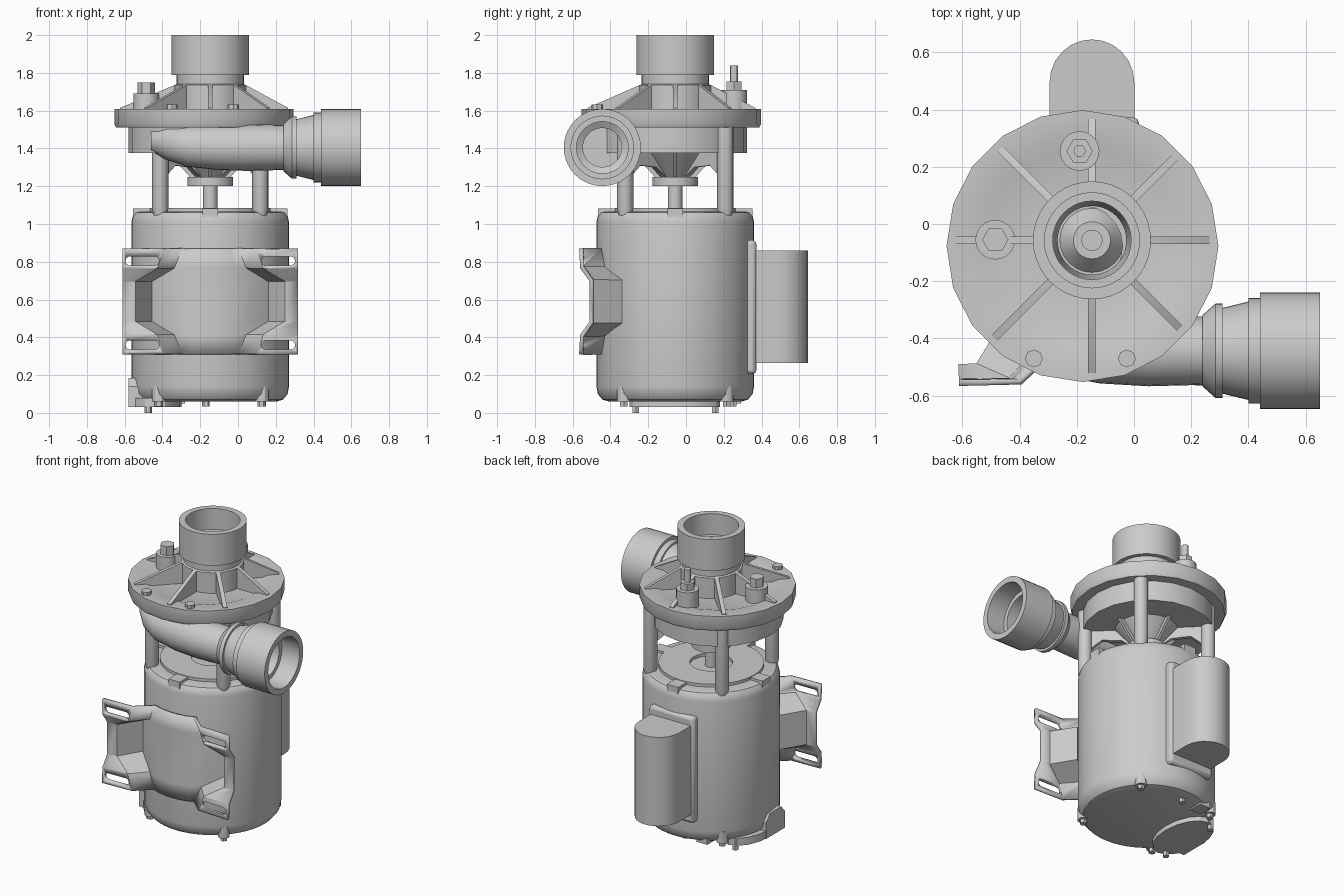
import bpy, bmesh
from math import sin, cos, pi, radians, sqrt, hypot
from mathutils import Matrix, Vector

if "Cube" in bpy.data.objects:
    bpy.data.objects.remove(bpy.data.objects["Cube"])

CX, CY = -0.147, -0.057          # motor and shaft axis
FX, FY = -0.18, -0.077           # casing axis, slightly offset


def finish(name, bm, angle=30):
    bmesh.ops.remove_doubles(bm, verts=bm.verts, dist=1e-5)
    bmesh.ops.recalc_face_normals(bm, faces=bm.faces)
    me = bpy.data.meshes.new(name)
    bm.to_mesh(me)
    bm.free()
    ob = bpy.data.objects.new(name, me)
    bpy.context.collection.objects.link(ob)
    bpy.ops.object.select_all(action='DESELECT')
    ob.select_set(True)
    bpy.context.view_layer.objects.active = ob
    bpy.ops.object.shade_smooth_by_angle(angle=radians(angle))
    return ob


def skin(bm, rings, closed=True):
    vs = [[bm.verts.new(p) for p in r] for r in rings]
    n = len(rings[0])
    for a, b in zip(vs, vs[1:]):
        for i in range(n if closed else n - 1):
            j = (i + 1) % n
            bm.faces.new((a[i], a[j], b[j], b[i]))
    return vs


def lathe(name, prof, x, y, seg=40, mat=None):
    """Revolve (radius, height) points about the local z axis."""
    bm = bmesh.new()
    skin(bm, [[(max(r, 1e-7) * cos(2 * pi * i / seg), max(r, 1e-7) * sin(2 * pi * i / seg), z)
               for i in range(seg)] for r, z in prof])
    bmesh.ops.dissolve_degenerate(bm, dist=1e-6, edges=bm.edges)
    bm.transform(mat or Matrix.Translation((x, y, 0)))
    return finish(name, bm)


def cyl(name, r, z0, z1, x, y, seg=24):
    return lathe(name, [(0, z0), (r, z0), (r, z1), (0, z1)], x, y, seg)


def prism(name, pts, z0, z1, mat=Matrix()):
    bm = bmesh.new()
    a, b = skin(bm, [[(u, v, z) for u, v in pts] for z in (z0, z1)])
    bm.faces.new(a)
    bm.faces.new(b)
    bm.transform(mat)
    return finish(name, bm)


def box(name, x0, x1, y0, y1, z0, z1, mat=Matrix()):
    return prism(name, [(x0, y0), (x1, y0), (x1, y1), (x0, y1)], z0, z1, mat)


def radial(ang, upright=False):
    m = Matrix.Translation((CX, CY, 0)) @ Matrix.Rotation(ang, 4, 'Z')
    return m @ Matrix.Rotation(pi / 2, 4, 'X') if upright else m


# Motor body with rounded ends and top plate
lathe("motor_body", [(0, .06), (.35, .06), (.385, .07), (.41, .1), (.417, .14), (.417, 1.01),
                     (.411, 1.04), (.395, 1.06), (.37, 1.066), (.32, 1.066), (.32, 1.085),
                     (.13, 1.085), (.13, 1.065), (0, 1.065)], CX, CY, 48)
cyl("shaft", .038, 1.06, 1.22, CX, CY)

# Four posts, tabs, webs and bottom through-bolts
for k in range(4):
    a = pi / 4 + k * pi / 2
    px, py = CX + .375 * cos(a), CY + .375 * sin(a)
    lathe("support_post", [(0, 1.03), (.03, 1.03), (.043, 1.08), (.043, 1.51), (0, 1.51)], px, py, 16)
    prism("bearing_web", [(.08, 1.25), (.15, 1.3), (.27, 1.31), (.37, 1.23), (.37, 1.4), (.08, 1.4)],
          -.012, .012, radial(a, True))
    box("top_tab", .32, .41, -.042, .042, 1.03, 1.082, radial(k * pi / 2))
    cyl("bottom_lug", .036, .06, .14, CX + .385 * cos(a), CY + .385 * sin(a), 12)
    cyl("bottom_bolt", .022, .035, .07, CX + .385 * cos(a), CY + .385 * sin(a), 6)
    prism("bearing_fin", [(.07, 1.24), (.1, 1.24), (.22, 1.375), (.07, 1.375)],
          -.01, .01, radial(k * pi / 2, True))

# Bearing housing below the casing
lathe("bearing_housing", [(0, 1.2), (.12, 1.2), (.12, 1.25), (.08, 1.25), (.2, 1.385), (0, 1.385)], CX, CY)

# Terminal cover low on the left side
prism("terminal_plate", [(-.44 + .14 * cos(t * pi / 8), -.06 + .24 * sin(t * pi / 8))
                         for t in range(16)], .03, .08)
prism("terminal_cover", [(-.22, .03), (-.02, .03), (-.02, .14), (-.06, .185), (-.18, .185), (-.22, .14)],
      -.58, -.48, Matrix(((0, 0, 1, 0), (1, 0, 0, 0), (0, 1, 0, 0), (0, 0, 0, 1))))
for x, y, z in ((-.475, .155, 0), (-.475, -.265, 0), (-.17, .25, .035)):
    cyl("terminal_screw", .02, z, .08, x, y, 6)
box("ground_block", -.36, -.28, .2, .29, .05, .12)

# Capacitor housing on the back
arc = [(CX + .148 * cos(t * pi / 12), .495 + .15 * sin(t * pi / 12)) for t in range(13)]
prism("capacitor_housing", arc + [(CX - .148, .32), (CX + .148, .32)], .265, .86)
plate = box("capacitor_base", CX - .165, CX + .165, .30, .372, .205, .915)
bev = plate.modifiers.new("bevel", 'BEVEL')
bev.width, bev.segments = .02, 2

# Casing: flange, shallow dish and volute ring
lathe("pump_casing", [(0, 1.40), (.14, 1.40), (.14, 1.597), (.345, 1.597), (.38, 1.61), (.475, 1.61),
                      (.475, 1.53), (.465, 1.51), (.4, 1.51), (.4, 1.375), (0, 1.375)], FX, FY, 20)

# Suction hub and pipe, open at the top
lathe("suction_pipe", [(.12, 1.52), (.19, 1.52), (.19, 1.735), (.178, 1.74), (.178, 1.79), (.206, 1.79),
                       (.206, 2.0), (.166, 2.0), (.166, 1.86), (.137, 1.86), (.137, 1.75),
                       (.12, 1.62), (.12, 1.52)], CX, CY, 40)
lathe("impeller_nut", [(0, 1.39), (.12, 1.39), (.065, 1.46), (.037, 1.46), (.037, 1.5), (0, 1.5)], CX, CY, 24)

# Eight cover ribs, reaching almost to the offset flange rim
for k in range(8):
    a = k * pi / 4
    d = Vector((cos(a), sin(a)))
    off = Vector((CX - FX, CY - FY))
    b = off.dot(d)
    reach = -b + sqrt(b * b - off.length_squared + .445 ** 2)
    prism("cover_rib", [(.17, 1.58), (reach, 1.58), (reach, 1.615), (.19, 1.735), (.17, 1.735)],
          -.013, .013, radial(a, True))

# Plug bosses and cover bolts
for x, y, top, head in ((-.19, .255, 1.71, 1.755), (-.485, -.055, 1.69, 1.75)):
    cyl("plug_boss", .069, 1.58, top, x, y, 24)
    cyl("plug_head", .046, top, head, x, y, 6)
cyl("vent_stud", .021, 1.75, 1.84, -.19, .255, 12)
for x in (-.35, -.025):
    cyl("cover_bolt", .031, 1.60, 1.632, x, -.47, 8)

# Discharge horn: circles growing along the front of the casing
bm = bmesh.new()
horn = [(-.46, -.33, 1.44, .055), (-.38, -.385, 1.425, .085), (-.27, -.42, 1.412, .108),
        (-.12, -.437, 1.407, .12), (.05, -.443, 1.405, .124), (.28, -.443, 1.405, .118)]
rings = skin(bm, [[(x, y + r * cos(i * pi / 12), z + r * sin(i * pi / 12)) for i in range(24)]
                  for x, y, z, r in horn])
bm.faces.new(rings[0])
finish("discharge_horn", bm)

# Discharge collar and pipe along +x, open at the end
along_x = Matrix.Translation((0, -.443, 1.405)) @ Matrix.Rotation(pi / 2, 4, 'Y')
lathe("discharge_pipe", [(.11, .24), (.125, .24), (.165, .285), (.165, .31), (.15, .31), (.172, .40),
                         (.185, .40), (.185, .44), (.204, .44), (.204, .65), (.166, .65), (.166, .52),
                         (.137, .52), (.137, .40), (.103, .38), (.103, .02), (0, .02)], 0, 0, 40, along_x)

# Mounting bracket: saddle on the motor, sides flaring out to slotted ears
def bracket_row(z, fillet, joint, ear_y):
    def hug(d):
        return -.012 - sqrt(.417 ** 2 - d * d) + CY
    half = [(d, hug(d)) for d in (0, joint * .33, joint * .67, joint)]
    half += [(fillet, ear_y + .004), (.465, ear_y)]
    pts = [(-d, y) for d, y in half[:0:-1]] + half
    return [(CX + d, y, z) for d, y in pts]

ear = dict(fillet=.25, joint=.15, ear_y=-.555)
mid = dict(fillet=.40, joint=.31, ear_y=-.50)
step = dict(fillet=.285, joint=.19, ear_y=-.55)
bm = bmesh.new()
skin(bm, [bracket_row(z, **s) for z, s in ((.31, ear), (.41, step), (.48, mid),
                                           (.70, mid), (.77, step), (.87, ear))], closed=False)
bracket = finish("mounting_bracket", bm)
sol = bracket.modifiers.new("thickness", 'SOLIDIFY')
sol.thickness, sol.offset = .022, 0

# Slot cutters, rounded at both ends
for s in (-1, 1):
    for z in (.36, .805):
        pts = [(CX + s * .36 + (.065 if cos(t) > 0 else -.065) + .024 * cos(t), z + .024 * sin(t))
               for t in [(i + .5) * pi / 8 for i in range(16)]]
        cut = prism("slot_cutter", pts, .50, .62, Matrix.Rotation(pi / 2, 4, 'X'))
        cut.hide_render = True
        cut.hide_set(True)
        m = bracket.modifiers.new("slot", 'BOOLEAN')
        m.operation, m.object, m.solver = 'DIFFERENCE', cut, 'EXACT'
